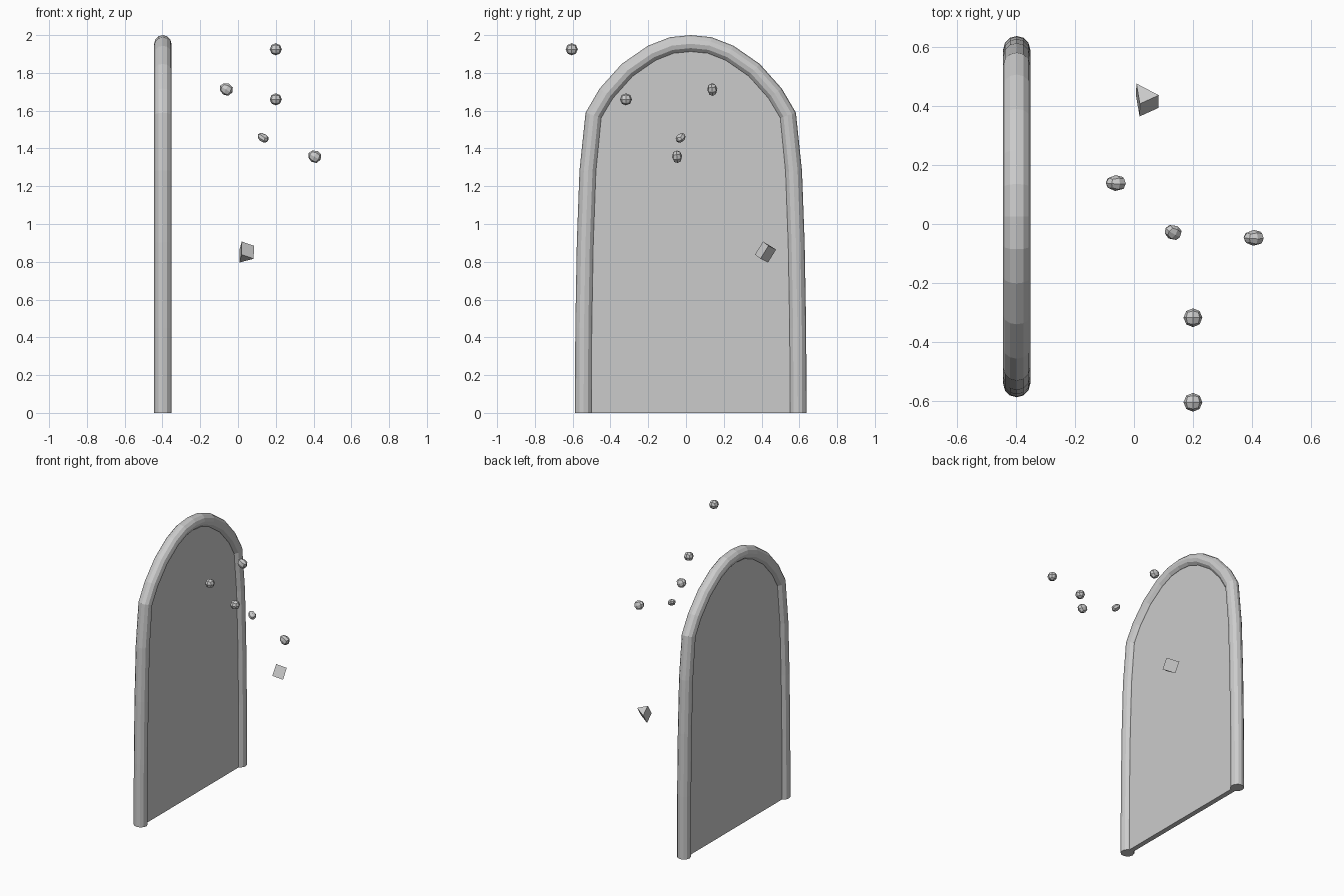
import bpy, bmesh
from mathutils import Vector, Euler

if "Cube" in bpy.data.objects:
    bpy.data.objects.remove(bpy.data.objects["Cube"])

DOOR_X, DOOR_Y, TUBE_R, PANEL_T = -0.398, 0.025, 0.046, 0.036

# half outline of the arch: (half width, height)
half = [(0.567, 0), (0.565, 0.45), (0.557, 0.9), (0.543, 1.28), (0.513, 1.575),
        (0.445, 1.69), (0.335, 1.813), (0.205, 1.903), (0.1, 1.944)]
outline = [(-w, z) for w, z in half] + [(0, 1.954)] + [(w, z) for w, z in reversed(half)]
points = [Vector((DOOR_X, DOOR_Y + w, z)) for w, z in outline]


def finish(name, bm):
    bmesh.ops.recalc_face_normals(bm, faces=bm.faces)
    mesh = bpy.data.meshes.new(name)
    bm.to_mesh(mesh)
    bm.free()
    obj = bpy.data.objects.new(name, mesh)
    bpy.context.collection.objects.link(obj)
    return obj


def extruded(name, pts, offset):
    bm = bmesh.new()
    face = bm.faces.new([bm.verts.new(p) for p in pts])
    res = bmesh.ops.extrude_face_region(bm, geom=[face], use_keep_orig=True)
    bmesh.ops.translate(bm, vec=offset,
                        verts=[v for v in res["geom"] if isinstance(v, bmesh.types.BMVert)])
    return finish(name, bm)


def quad_ball(name, loc, size, rot=(0, 0, 0), taper=0.0):
    # cube with each face split in four, pushed out to a ball
    bm = bmesh.new()
    bmesh.ops.create_cube(bm, size=2)
    bmesh.ops.subdivide_edges(bm, edges=bm.edges[:], cuts=1, use_grid_fill=True)
    turn = Euler(rot).to_matrix()
    for v in bm.verts:
        p = v.co.normalized()
        k = 1 + taper * p.x
        p = Vector((p.x * size[0], p.y * size[1] * k, p.z * size[2] * k))
        v.co = turn @ p + Vector(loc)
    return finish(name, bm)


# rounded frame following the arch
curve = bpy.data.curves.new("arch_frame", "CURVE")
curve.dimensions = "3D"
curve.bevel_depth = TUBE_R
curve.bevel_resolution = 4
curve.use_fill_caps = True
spline = curve.splines.new("POLY")
spline.points.add(len(points) - 1)
for sp, p in zip(spline.points, points):
    sp.co = (*p, 1)
spline.use_smooth = False
frame = bpy.data.objects.new("arch_frame", curve)
bpy.context.collection.objects.link(frame)
frame.select_set(True)
bpy.context.view_layer.objects.active = frame
bpy.ops.object.convert(target="MESH")

# flat panel inside the frame
shift = Vector((PANEL_T / 2, 0, 0))
extruded("arch_panel", [p - shift for p in points], shift * 2)

# floating three-sided wedge
extruded("wedge", [(0.008, 0.477, 0.865), (0.02, 0.408, 0.907), (0.084, 0.437, 0.885)],
         Vector((-0.001, -0.043, -0.069)))

# floating balls
for i, (y, z) in enumerate([(-0.318, 1.66), (-0.605, 1.925)]):
    quad_ball(f"ball_{i + 1}", (0.2, y, z), (0.032,) * 3)

# floating pebbles
quad_ball("pebble_1", (-0.063, 0.139, 1.714), (0.037, 0.027, 0.033), (0.1, 0.5, 0), 0.15)
quad_ball("pebble_2", (0.405, -0.047, 1.358), (0.037, 0.027, 0.033), (0.1, 0.5, 0), 0.15)
quad_ball("pebble_3", (0.132, -0.028, 1.457), (0.034, 0.026, 0.022), (0.2, 0.6, -0.5), 0.1)
